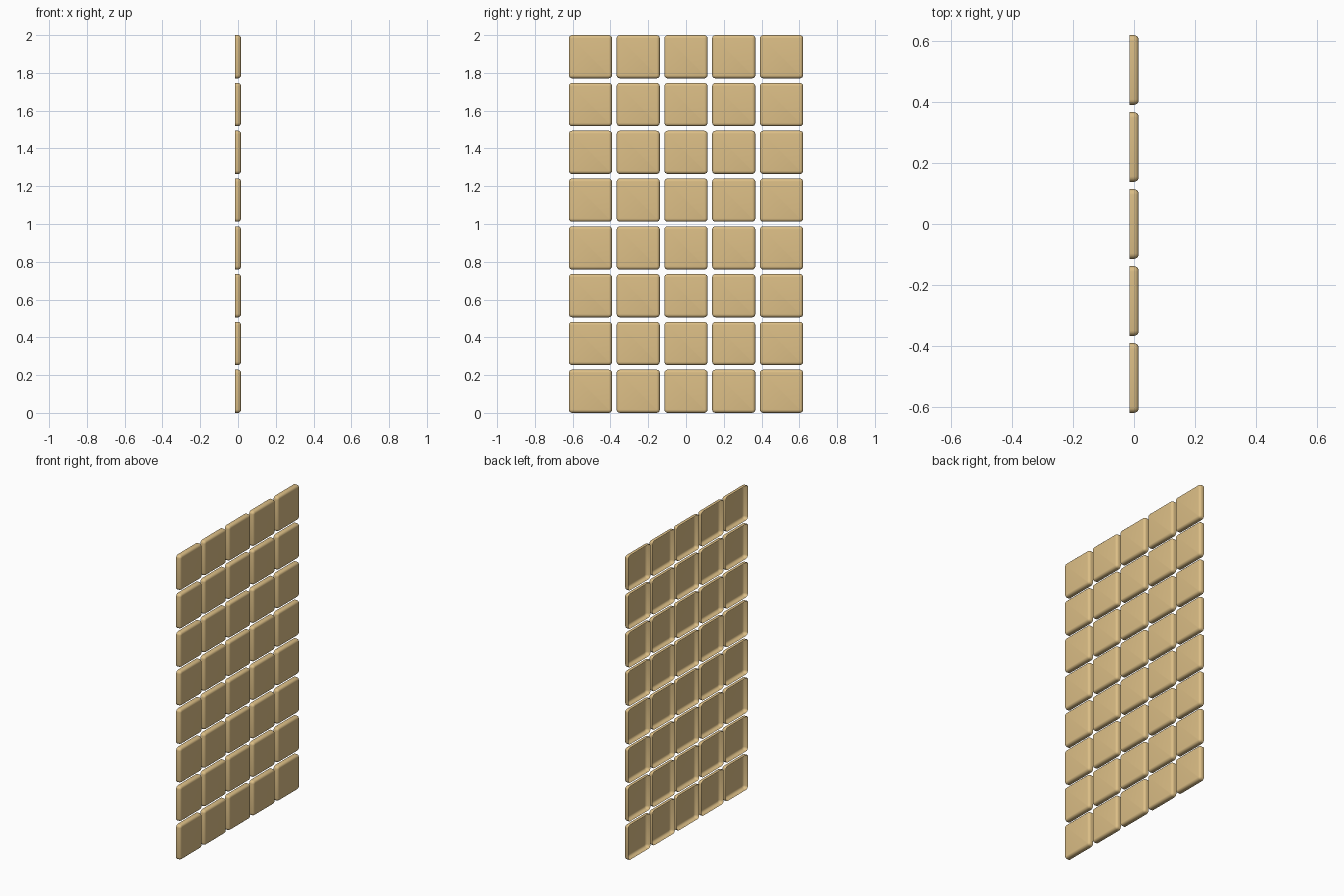
import bpy, bmesh
from math import sin, cos, pi

if "Cube" in bpy.data.objects:
    bpy.data.objects.remove(bpy.data.objects["Cube"])

COLS, ROWS = 5, 8
PITCH, SIZE, DEPTH = 0.253, 0.229, 0.031
ROUND, CORNER = 0.016, 0.018

mat = bpy.data.materials.new("tan_padding")
mat.diffuse_color = (0.72, 0.52, 0.24, 1)
mat.use_nodes = True
mat.node_tree.nodes["Principled BSDF"].inputs["Base Color"].default_value = mat.diffuse_color


def ring(bm, x, inset):
    """Rounded square outline in the y-z plane, pulled in by inset."""
    h, r = SIZE / 2 - inset, max(CORNER - inset, 0.003)
    verts = []
    for q in range(4):
        sy, sz = ((1, 1), (-1, 1), (-1, -1), (1, -1))[q]
        for i in range(5):
            a = q * pi / 2 + i * pi / 8
            verts.append(bm.verts.new((x, sy * (h - r) + r * cos(a), sz * (h - r) + r * sin(a))))
    return verts


# One padded tile: straight rim, rounded shoulder, flat face, open back
bm = bmesh.new()
profile = [(-DEPTH / 2, 0)]
for i in range(6):
    a = i * pi / 10
    profile.append((DEPTH / 2 - ROUND + ROUND * sin(a), ROUND * (1 - cos(a))))
rings = [ring(bm, x, inset) for x, inset in profile]
for a, b in zip(rings, rings[1:]):
    n = len(a)
    for i in range(n):
        bm.faces.new((a[i], a[(i + 1) % n], b[(i + 1) % n], b[i]))
bm.faces.new(rings[-1])
for f in bm.faces:
    f.smooth = True
tile_mesh = bpy.data.meshes.new("wall_tile")
bm.to_mesh(tile_mesh)
bm.free()
tile_mesh.materials.append(mat)

# Grid of tiles sharing the mesh
for row in range(ROWS):
    for col in range(COLS):
        tile = bpy.data.objects.new(f"wall_tile_{row}_{col}", tile_mesh)
        tile.location = (0, (col - (COLS - 1) / 2) * PITCH, SIZE / 2 + row * PITCH)
        bpy.context.collection.objects.link(tile)
